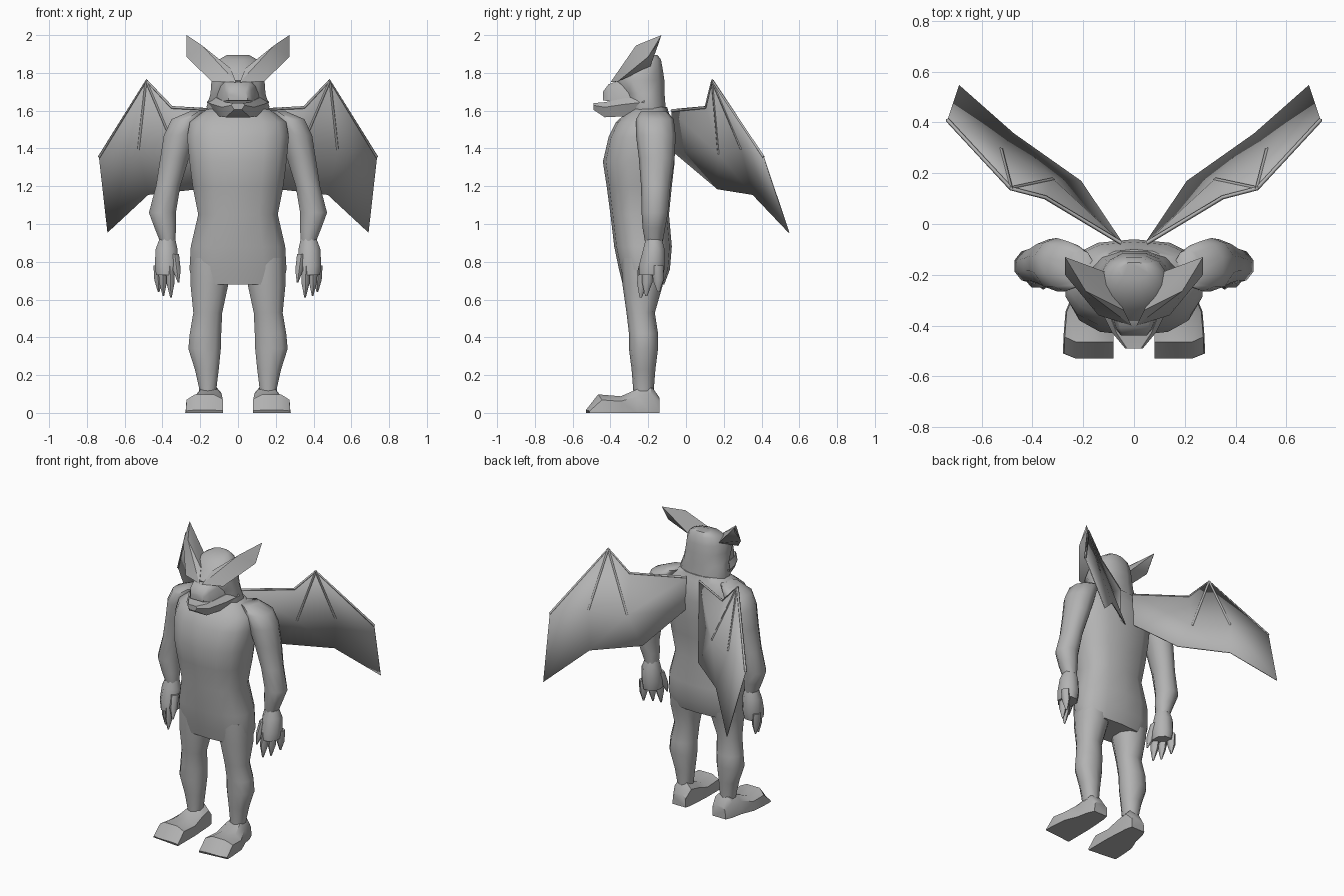
import bpy, bmesh, math
from mathutils import Vector

if "Cube" in bpy.data.objects:
    bpy.data.objects.remove(bpy.data.objects["Cube"])

stone = bpy.data.materials.new("stone grey")
stone.diffuse_color = (0.45, 0.45, 0.45, 1)
stone.use_nodes = True
stone.node_tree.nodes["Principled BSDF"].inputs["Base Color"].default_value = stone.diffuse_color


def finish(name, bm, angle=40):
    bmesh.ops.recalc_face_normals(bm, faces=bm.faces[:])
    me = bpy.data.meshes.new(name)
    bm.to_mesh(me)
    bm.free()
    ob = bpy.data.objects.new(name, me)
    bpy.context.collection.objects.link(ob)
    me.materials.append(stone)
    bpy.ops.object.select_all(action='DESELECT')
    bpy.context.view_layer.objects.active = ob
    ob.select_set(True)
    bpy.ops.object.shade_smooth_by_angle(angle=math.radians(angle))
    return ob


def mirror(ob):
    m = ob.modifiers.new("mirror", 'MIRROR')
    m.use_mirror_merge = False
    return ob


def skin(name, rings, angle=40):
    """Bridge rings of equal length and cap both ends."""
    bm = bmesh.new()
    vs = [[bm.verts.new(p) for p in r] for r in rings]
    n = len(vs[0])
    for a, b in zip(vs, vs[1:]):
        for i in range(n):
            j = (i + 1) % n
            bm.faces.new((a[i], a[j], b[j], b[i]))
    bm.faces.new(vs[0][::-1])
    bm.faces.new(vs[-1])
    return finish(name, bm, angle)


def ring(c, rx, ry, n=10, power=1.0):
    """Horizontal rounded ring; power below 1 makes it boxier."""
    out = []
    for i in range(n):
        a = math.tau * (i + 0.5) / n
        s, k = math.sin(a), math.cos(a)
        out.append((c[0] + rx * math.copysign(abs(k) ** power, k),
                    c[1] + ry * math.copysign(abs(s) ** power, s), c[2]))
    return out


def column(name, rows, n=10, power=1.0, angle=60):
    """Rows of (x, y, z, x radius, y radius)."""
    return skin(name, [ring(r[:3], r[3], r[4], n, power) for r in rows], angle)


def trunk(name, rows, n=14, power=0.8, angle=50):
    """Rows of (z, half width, front y, back y)."""
    return column(name, [(0, (f + b) / 2, z, w, (b - f) / 2) for z, w, f, b in rows],
                  n, power, angle)


def hull(name, pts, angle=30):
    bm = bmesh.new()
    for p in pts:
        bm.verts.new(p)
    r = bmesh.ops.convex_hull(bm, input=bm.verts[:])
    junk = list({g for g in r["geom_interior"] + r["geom_unused"]
                 if isinstance(g, bmesh.types.BMVert)})
    bmesh.ops.delete(bm, geom=junk, context='VERTS')
    return finish(name, bm, angle)


# Body
trunk("torso", [
    (0.68, 0.245, -0.335, -0.115), (0.76, 0.262, -0.355, -0.085),
    (0.88, 0.255, -0.38, -0.075), (1.05, 0.215, -0.40, -0.09),
    (1.20, 0.245, -0.42, -0.075), (1.33, 0.262, -0.44, -0.06),
    (1.46, 0.275, -0.41, -0.06), (1.54, 0.26, -0.37, -0.07),
    (1.585, 0.20, -0.32, -0.09), (1.62, 0.15, -0.29, -0.10)])

# Head with sloping forehead
trunk("head", [
    (1.57, 0.155, -0.30, -0.10), (1.62, 0.172, -0.31, -0.105),
    (1.69, 0.15, -0.33, -0.11), (1.76, 0.145, -0.385, -0.11),
    (1.82, 0.135, -0.34, -0.12), (1.87, 0.105, -0.29, -0.13),
    (1.895, 0.06, -0.22, -0.15)], n=12, power=0.9)


def mouth_part(name, rows):
    """Rows along y: (y, half width bottom, half width top, z bottom, z top)."""
    skin(name, [[(-a, y, z0), (a, y, z0), (b, y, (z0 + z1 * 2) / 3), (b * .8, y, z1),
                 (-b * .8, y, z1), (-b, y, (z0 + z1 * 2) / 3)]
                for y, a, b, z0, z1 in rows], 45)


mouth_part("snout", [(-0.24, 0.13, 0.12, 1.665, 1.77), (-0.34, 0.10, 0.09, 1.66, 1.765),
                     (-0.41, 0.075, 0.07, 1.65, 1.74), (-0.44, 0.05, 0.05, 1.655, 1.70)])
mouth_part("lower_jaw", [(-0.22, 0.13, 0.165, 1.575, 1.68), (-0.33, 0.10, 0.135, 1.57, 1.665),
                         (-0.43, 0.065, 0.085, 1.565, 1.645), (-0.49, 0.02, 0.035, 1.605, 1.64)])

# Broad swept horns growing out of the brow
mirror(hull("horn", [(0.272, -0.13, 2.0), (0.272, -0.20, 1.885), (0.265, -0.14, 1.97),
                     (0.14, -0.36, 1.755), (0.01, -0.40, 1.75), (0.04, -0.34, 1.825),
                     (0.19, -0.265, 1.945), (0.11, -0.19, 1.83)]))

# Arms
mirror(column("arm", [
    (0.21, -0.17, 1.595, 0.05, 0.07), (0.27, -0.165, 1.555, 0.085, 0.10),
    (0.305, -0.16, 1.47, 0.092, 0.105), (0.335, -0.155, 1.35, 0.08, 0.095),
    (0.37, -0.16, 1.20, 0.068, 0.078), (0.40, -0.165, 1.06, 0.075, 0.07),
    (0.385, -0.17, 0.98, 0.06, 0.06), (0.373, -0.17, 0.91, 0.043, 0.048)]))

# Hands and claws
mirror(column("hand", [
    (0.373, -0.17, 0.93, 0.042, 0.045), (0.378, -0.17, 0.87, 0.062, 0.06),
    (0.378, -0.18, 0.78, 0.068, 0.075), (0.378, -0.185, 0.73, 0.06, 0.07)], n=8))
claws = [((0.425, -0.15, 0.78), (0.42, -0.145, 0.64)), ((0.40, -0.20, 0.78), (0.395, -0.21, 0.62)),
         ((0.36, -0.22, 0.78), (0.355, -0.24, 0.61)), ((0.335, -0.20, 0.84), (0.315, -0.25, 0.69))]
for i, (a, b) in enumerate(claws):
    mid = Vector(a).lerp(Vector(b), 0.55)
    mirror(column(f"claw_{i + 1}", [(*a, 0.026, 0.03), (*mid, 0.024, 0.028),
                                    (*b, 0.005, 0.006)], n=6))

# Legs
mirror(column("leg", [
    (0.145, -0.225, 0.82, 0.11, 0.12), (0.152, -0.23, 0.67, 0.103, 0.105),
    (0.16, -0.24, 0.53, 0.08, 0.075), (0.172, -0.225, 0.42, 0.087, 0.077),
    (0.177, -0.225, 0.34, 0.09, 0.077), (0.165, -0.225, 0.23, 0.066, 0.063),
    (0.16, -0.225, 0.13, 0.048, 0.055), (0.16, -0.225, 0.06, 0.045, 0.05)], power=0.9))

# Feet: cross-sections from heel to toe (y, inner x, outer x, top z)
foot = [(-0.14, 0.10, 0.20, 0.08), (-0.185, 0.09, 0.22, 0.145), (-0.26, 0.085, 0.235, 0.125),
        (-0.345, 0.08, 0.27, 0.088), (-0.465, 0.08, 0.278, 0.098), (-0.53, 0.08, 0.28, 0.015)]
mirror(skin("foot", [[(a, y, 0), (b, y + (0.02 if y < -0.4 else 0), 0),
                      (b - 0.005, y + (0.02 if y < -0.4 else 0), h * 0.7),
                      (b * 0.75 + a * 0.25, y, h), (a * 0.75 + b * 0.25, y, h), (a, y, h * 0.75)]
                     for y, a, b, h in foot], 40))

# Wings: membrane panels between the finger bones
P = dict(root=(0.05, -0.075, 1.60), low=(0.05, -0.07, 1.385), elbow=(0.35, 0.105, 1.617),
         peak=(0.485, 0.14, 1.76), m1=(0.32, 0.175, 1.37), m2=(0.525, 0.295, 1.395),
         out=(0.735, 0.41, 1.355), t1=(0.21, 0.168, 1.185), t2=(0.475, 0.355, 1.155),
         tip=(0.69, 0.545, 0.955))
bm = bmesh.new()
V = {k: bm.verts.new(p) for k, p in P.items()}
for f in ("root elbow m1 low", "elbow peak m1", "peak m2 m1", "peak out m2",
          "low m1 t1", "m1 m2 t2 t1", "m2 out tip t2"):
    bm.faces.new([V[k] for k in f.split()])
wing = finish("wing_membrane", bm, 25)
sol = wing.modifiers.new("thickness", 'SOLIDIFY')
sol.thickness, sol.offset = 0.006, 0
mirror(wing)

# Wing bones
for i, path in enumerate(("root elbow peak out", "peak m1", "peak m2")):
    cu = bpy.data.curves.new(f"wing_bone_{i + 1}", 'CURVE')
    cu.dimensions = '3D'
    cu.bevel_depth, cu.bevel_resolution, cu.use_fill_caps = 0.008, 0, True
    keys = path.split()
    sp = cu.splines.new('POLY')
    sp.points.add(len(keys) - 1)
    for pt, k in zip(sp.points, keys):
        pt.co = (*P[k], 1)
    cu.materials.append(stone)
    ob = bpy.data.objects.new(f"wing_bone_{i + 1}", cu)
    bpy.context.collection.objects.link(ob)
    mirror(ob)
